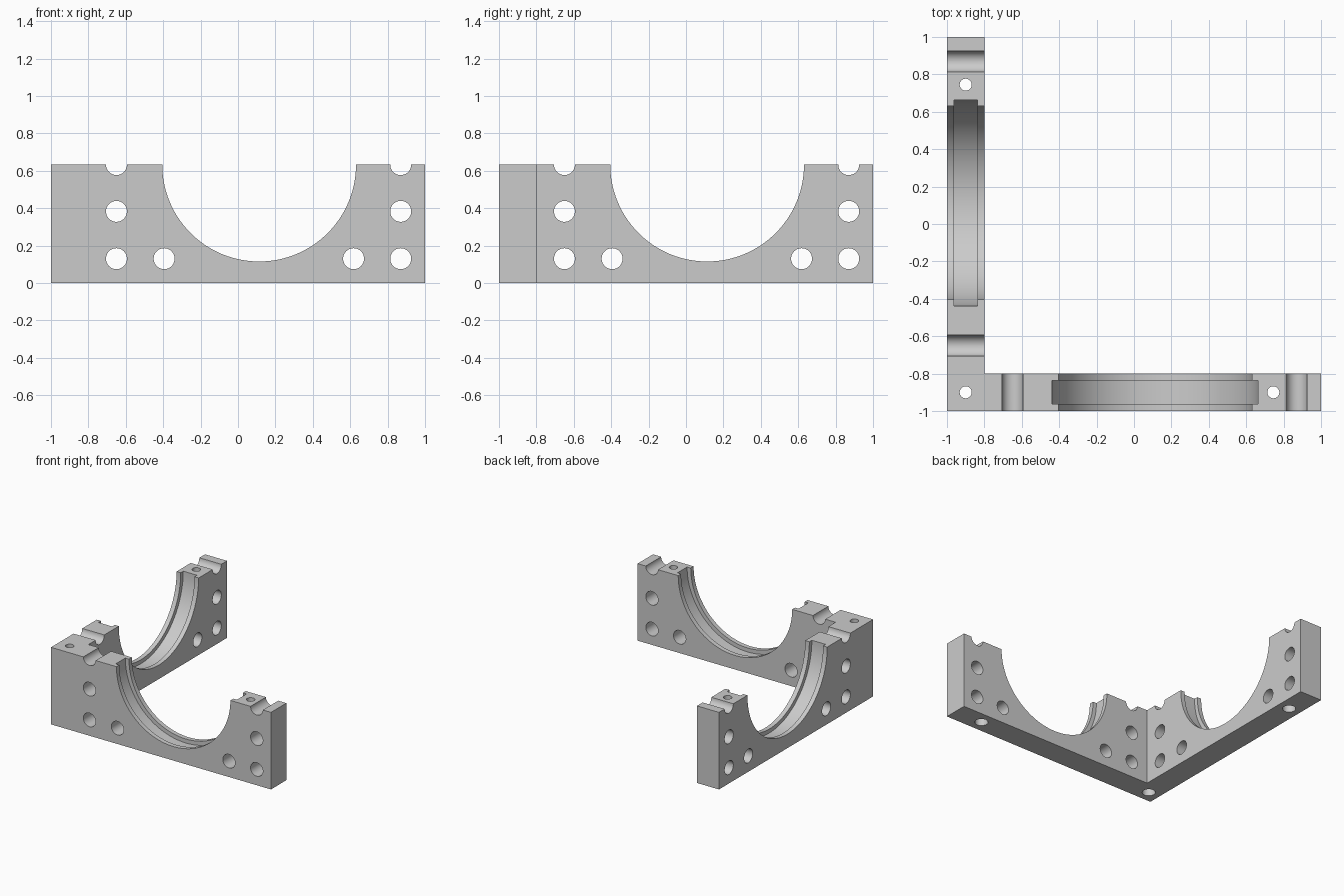
import bpy, bmesh, math
from mathutils import Matrix, Vector

if "Cube" in bpy.data.objects:
    bpy.data.objects.remove(bpy.data.objects["Cube"], do_unlink=True)

HEIGHT = 0.633
MID = -0.9            # centre line of both arms
ARCH = 0.113          # arch centre along each arm
HOLE_R = 0.056

grey = bpy.data.materials.new("plain grey")
grey.use_nodes = True
colour = (0.6, 0.6, 0.6, 1)
grey.diffuse_color = colour
grey.node_tree.nodes["Principled BSDF"].inputs["Base Color"].default_value = colour


def finish(bm, name):
    bmesh.ops.recalc_face_normals(bm, faces=bm.faces)
    mesh = bpy.data.meshes.new(name)
    bm.to_mesh(mesh)
    bm.free()
    mesh.materials.append(grey)
    obj = bpy.data.objects.new(name, mesh)
    bpy.context.collection.objects.link(obj)
    return obj


def turned(bm, profile, centre, axis, segments):
    """Add a closed solid of revolution; profile holds (radius, offset along axis)."""
    place = Matrix.Translation(centre) @ Vector((0, 0, 1)).rotation_difference(Vector(axis)).to_matrix().to_4x4()
    rings = []
    for r, t in profile:
        angles = [math.tau * i / segments for i in range(segments)]
        rings.append([bm.verts.new(place @ Vector((r * math.cos(a), r * math.sin(a), t))) for a in angles])
    for low, high in zip(rings, rings[1:]):
        for i in range(segments):
            j = (i + 1) % segments
            bm.faces.new((low[i], low[j], high[j], high[i]))
    bm.faces.new(rings[0][::-1])
    bm.faces.new(rings[-1])


# L-shaped block
bm = bmesh.new()
outline = [(-1, -1), (1, -1), (1, -0.8), (-0.8, -0.8), (-0.8, 1), (-1, 1)]
base = bm.faces.new([bm.verts.new((x, y, 0)) for x, y in outline])
top = bmesh.ops.extrude_face_region(bm, geom=[base])["geom"]
bmesh.ops.translate(bm, vec=(0, 0, HEIGHT), verts=[v for v in top if isinstance(v, bmesh.types.BMVert)])
bracket = finish(bm, "corner_bracket")

# Arches with a ring groove, and cross holes, the same on both arms
bm = bmesh.new()
arch_profile = [(0.518, -0.15), (0.518, -0.0625), (0.551, -0.0625),
                (0.551, 0.0625), (0.518, 0.0625), (0.518, 0.15)]
hole_profile = [(HOLE_R, -0.15), (HOLE_R, 0.15)]
cross_holes = [(s, z) for s in (-0.65, 0.87) for z in (0.13, 0.383, HEIGHT)]
cross_holes += [(-0.395, 0.13), (0.618, 0.13)]
for along_x in (True, False):
    axis = (0, 1, 0) if along_x else (1, 0, 0)

    def spot(s, z):
        return (s, MID, z) if along_x else (MID, s, z)

    turned(bm, arch_profile, spot(ARCH, HEIGHT), axis, 128)
    for s, z in cross_holes:
        turned(bm, hole_profile, spot(s, z), axis, 40)

# Upright screw holes with wider bores underneath
screw_profile = [(0.05, -0.1), (0.05, 0.12), (0.032, 0.12), (0.032, HEIGHT + 0.1)]
for x, y in ((MID, MID), (0.745, MID), (MID, 0.745)):
    turned(bm, screw_profile, (x, y, 0), (0, 0, 1), 32)
cutter = finish(bm, "hole_cutter")
cutter.hide_render = True

# Cut the block and drop the cutter
cut = bracket.modifiers.new("holes", 'BOOLEAN')
cut.operation = 'DIFFERENCE'
cut.solver = 'EXACT'
cut.object = cutter
bpy.ops.object.select_all(action='DESELECT')
bpy.context.view_layer.objects.active = bracket
bracket.select_set(True)
bpy.ops.object.modifier_apply(modifier=cut.name)
bpy.data.objects.remove(cutter, do_unlink=True)
bpy.ops.object.shade_smooth_by_angle(angle=math.radians(30))
